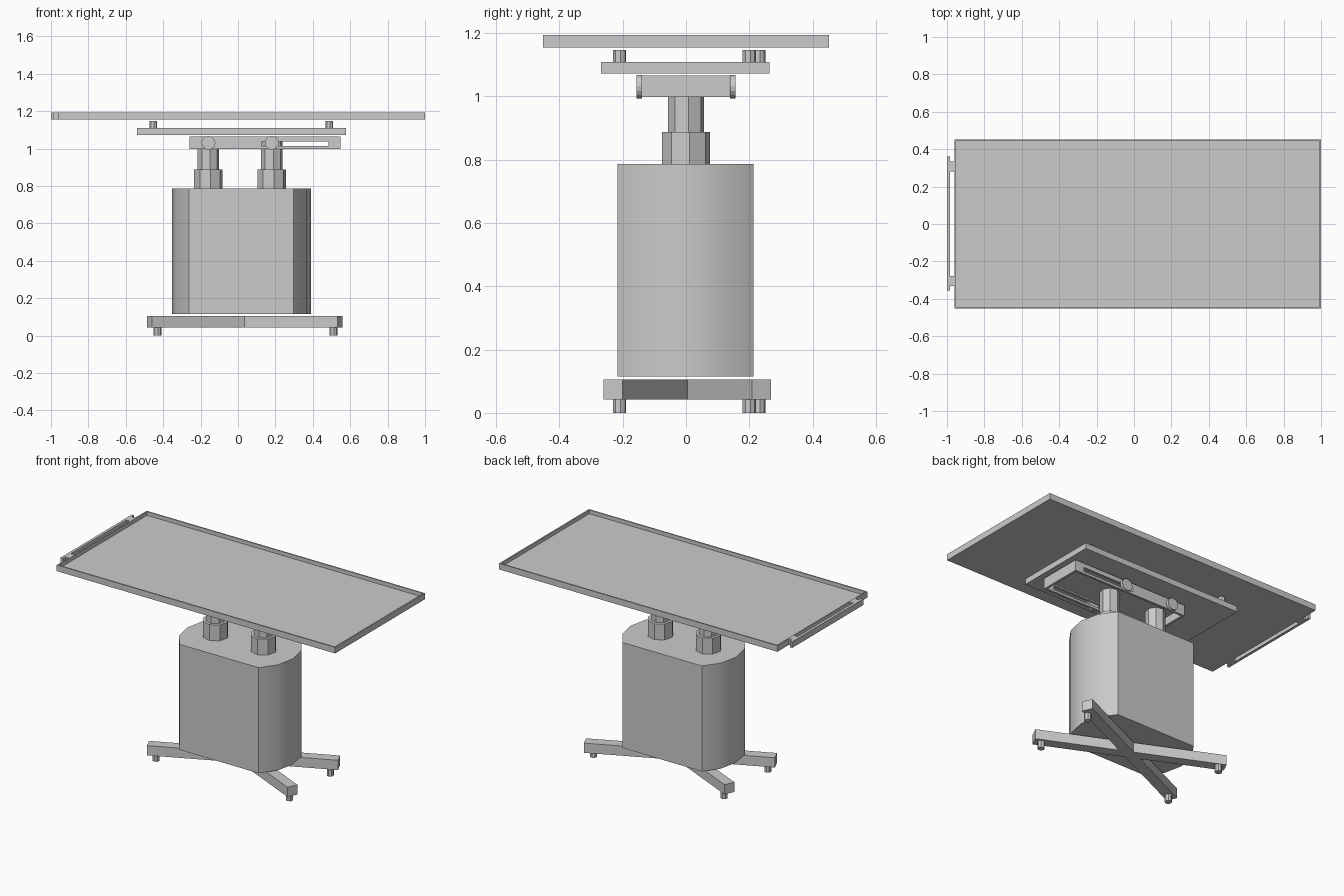
import bpy, bmesh, math
from mathutils import Matrix

if "Cube" in bpy.data.objects:
    bpy.data.objects.remove(bpy.data.objects["Cube"])


def make(name, bm):
    bmesh.ops.recalc_face_normals(bm, faces=bm.faces)
    me = bpy.data.meshes.new(name)
    bm.to_mesh(me)
    bm.free()
    ob = bpy.data.objects.new(name, me)
    bpy.context.collection.objects.link(ob)
    return ob


def box_bm(x0, x1, y0, y1, z0, z1):
    bm = bmesh.new()
    bmesh.ops.create_cube(bm, size=1)
    bmesh.ops.scale(bm, vec=(x1 - x0, y1 - y0, z1 - z0), verts=bm.verts)
    bmesh.ops.translate(bm, vec=((x0 + x1) / 2, (y0 + y1) / 2, (z0 + z1) / 2), verts=bm.verts)
    return bm


def box(name, *dims):
    return make(name, box_bm(*dims))


def hollow(name, dims, wall, depth, side):
    """Box with one face (side = +1 top, -1 bottom) recessed inside a rim."""
    bm = box_bm(*dims)
    bm.normal_update()
    face = max(bm.faces, key=lambda f: f.normal.z * side)
    bmesh.ops.inset_region(bm, faces=[face], thickness=wall)
    floor = bmesh.ops.extrude_face_region(bm, geom=[face])["geom"]
    verts = [v for v in floor if isinstance(v, bmesh.types.BMVert)]
    bmesh.ops.translate(bm, vec=(0, 0, -side * depth), verts=verts)
    if face.is_valid:
        bm.faces.remove(face)
    return make(name, bm)


def cyl(name, x, y, z0, z1, r, sides=8, turn=0.15):
    bm = bmesh.new()
    bmesh.ops.create_cone(bm, cap_ends=True, segments=sides, radius1=r, radius2=r, depth=z1 - z0)
    bmesh.ops.rotate(bm, matrix=Matrix.Rotation(turn, 3, 'Z'), verts=bm.verts)
    bmesh.ops.translate(bm, vec=(x, y, (z0 + z1) / 2), verts=bm.verts)
    return make(name, bm)


def prism(name, pts, z0, z1):
    bm = bmesh.new()
    face = bm.faces.new([bm.verts.new((x, y, z0)) for x, y in pts])
    ext = bmesh.ops.extrude_face_region(bm, geom=[face])["geom"]
    bmesh.ops.translate(bm, vec=(0, 0, z1 - z0),
                        verts=[v for v in ext if isinstance(v, bmesh.types.BMVert)])
    return make(name, bm)


# crossed floor beams
for i, s in enumerate((-1, 1)):
    bm = box_bm(-0.56, 0.56, -0.033, 0.033, 0.043, 0.105)
    bmesh.ops.rotate(bm, matrix=Matrix.Rotation(s * math.radians(24.7), 3, 'Z'), verts=bm.verts)
    bmesh.ops.translate(bm, vec=(0.036, 0.004, 0), verts=bm.verts)
    make(f"base_beam_{i}", bm)

# feet under the beams, spacer posts under the table top
for name, x0, x1, z0, z1 in (("foot", -0.43, 0.51, 0.0, 0.043),
                             ("top_post", -0.453, 0.488, 1.109, 1.147)):
    for i, (x, y) in enumerate(((x0, -0.21), (x1, -0.21), (x0, 0.23), (x1, 0.2))):
        cyl(f"{name}_{i}", x, y, z0, z1, 0.021)

# pedestal housing with rounded ends
half = [(0.279, -0.215), (0.347, -0.12), (0.372, 0), (0.347, 0.12), (0.279, 0.215)]
outline = half + [(-x, -y) for x, y in half]
body = prism("pedestal_body", [(0.018 + x, y - 0.002) for x, y in outline], 0.115, 0.787)

# two telescopic lifting columns with pivot discs
for i, x in enumerate((-0.158, 0.18)):
    cyl(f"outer_column_{i}", x, 0, 0.78, 0.888, 0.077)
    cyl(f"inner_column_{i}", x, 0, 0.88, 1.045, 0.058)
    for j, s in enumerate((-1, 1)):
        bm = bmesh.new()
        bmesh.ops.create_cone(bm, cap_ends=True, segments=16, radius1=0.037, radius2=0.037, depth=0.018)
        bmesh.ops.rotate(bm, matrix=Matrix.Rotation(math.pi / 2, 3, 'X'), verts=bm.verts)
        bmesh.ops.translate(bm, vec=(x, s * 0.148, 1.031), verts=bm.verts)
        make(f"pivot_disc_{i}_{j}", bm)

# slotted slide channel, open underneath
channel = hollow("slide_channel", (-0.258, 0.547, -0.141, 0.138, 0.998, 1.066), 0.02, 0.05, -1)
cutter = box("slot_cutter", 0.125, 0.485, -0.3, 0.3, 1.013, 1.039)
cutter.hide_render = True
cutter.hide_viewport = True
mod = channel.modifiers.new("slot", 'BOOLEAN')
mod.object = cutter
mod.operation = 'DIFFERENCE'
mod.solver = 'EXACT'

# carrier plate and tray-like table top
box("carrier_plate", -0.54, 0.577, -0.268, 0.264, 1.073, 1.109)
hollow("table_top", (-0.96, 1.0, -0.452, 0.452, 1.155, 1.194), 0.012, 0.024, 1)

# end rail with two brackets
box("end_rail", -1.0, -0.983, -0.355, 0.36, 1.155, 1.194)
for i, y in enumerate((-0.305, 0.308)):
    box(f"rail_bracket_{i}", -0.984, -0.959, y - 0.027, y + 0.027, 1.155, 1.194)

# soft shading on the rounded housing ends
bpy.ops.object.select_all(action='DESELECT')
body.select_set(True)
bpy.context.view_layer.objects.active = body
bpy.ops.object.shade_smooth_by_angle(angle=math.radians(30))
